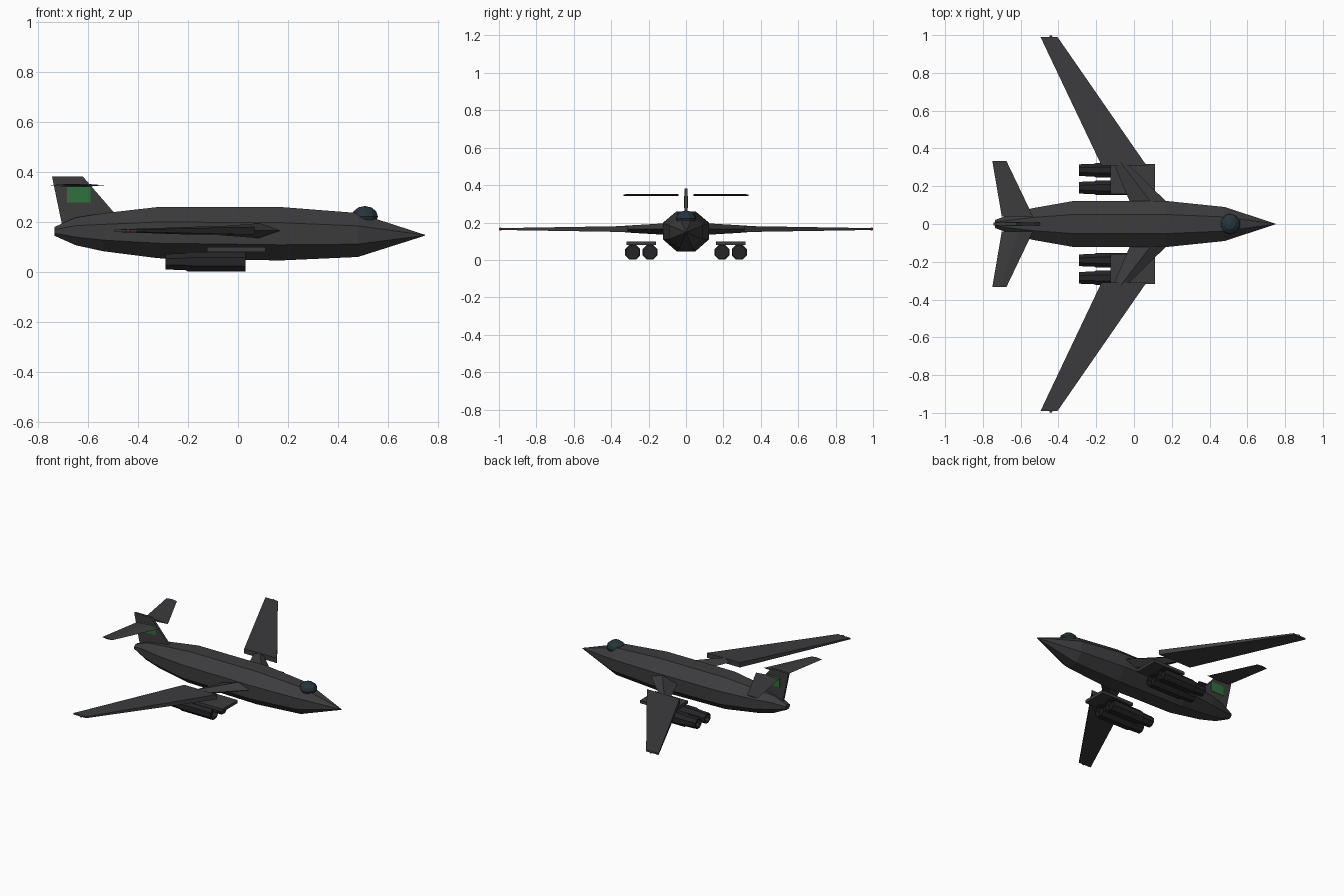
import bpy, bmesh
from math import cos, sin, pi

if "Cube" in bpy.data.objects:
    bpy.data.objects.remove(bpy.data.objects["Cube"])


def material(name, rgb):
    m = bpy.data.materials.new(name)
    m.diffuse_color = (*rgb, 1)
    m.use_nodes = True
    m.node_tree.nodes["Principled BSDF"].inputs["Base Color"].default_value = m.diffuse_color
    return m


DARK = material("dark_hull", (0.045, 0.045, 0.048))
BLACK = material("black_metal", (0.018, 0.018, 0.02))
GLASS = material("tinted_glass", (0.02, 0.035, 0.045))
GREEN = material("green_panel", (0.03, 0.16, 0.045))
RED = material("red_light", (0.5, 0.04, 0.03))


def finish(name, bm, mat):
    bmesh.ops.recalc_face_normals(bm, faces=bm.faces)
    me = bpy.data.meshes.new(name)
    bm.to_mesh(me)
    bm.free()
    me.materials.append(mat)
    ob = bpy.data.objects.new(name, me)
    bpy.context.collection.objects.link(ob)
    return ob


def loft(name, rings, mat):
    """Bridge equal-length rings of points and cap both ends."""
    bm = bmesh.new()
    vs = [[bm.verts.new(p) for p in r] for r in rings]
    n = len(vs[0])
    for a, b in zip(vs, vs[1:]):
        for i in range(n):
            j = (i + 1) % n
            bm.faces.new((a[i], a[j], b[j], b[i]))
    bm.faces.new(vs[0])
    bm.faces.new(vs[-1])
    return finish(name, bm, mat)


def octagon(x, y, z, ry, rz):
    """Flat-topped octagon across the x axis, sized by its flats."""
    k = 1 / cos(pi / 8)
    return [(x, y + ry * k * cos(pi / 8 + i * pi / 4),
             z + rz * k * sin(pi / 8 + i * pi / 4)) for i in range(8)]


def slab(x0, x1, y, z, t):
    """Rectangular wing section at span y."""
    return [(x0, y, z - t), (x1, y, z - t), (x1, y, z + t), (x0, y, z + t)]


def diamond(x0, xm, x1, y, z, t):
    return [(x0, y, z), (xm, y, z - t), (x1, y, z), (xm, y, z + t)]


def ball(name, centre, scale, mat, segs, rings):
    bm = bmesh.new()
    bmesh.ops.create_uvsphere(bm, u_segments=segs, v_segments=rings, radius=1)
    for v in bm.verts:
        v.co = [c + s * p for c, s, p in zip(centre, scale, v.co)]
    return finish(name, bm, mat)


def box(name, lo, hi, mat):
    return loft(name, [[(x, lo[1], lo[2]), (x, hi[1], lo[2]), (x, hi[1], hi[2]), (x, lo[1], hi[2])]
                       for x in (lo[0], hi[0])], mat)


# Fuselage: x, half width, bottom, top
stations = [(-0.735, 0.022, 0.145, 0.180), (-0.65, 0.052, 0.107, 0.218),
            (-0.54, 0.083, 0.083, 0.235), (-0.32, 0.122, 0.055, 0.26),
            (0.17, 0.122, 0.046, 0.26), (0.48, 0.09, 0.06, 0.236),
            (0.748, 0.002, 0.145, 0.149)]
loft("fuselage", [octagon(x, 0, (b + t) / 2, w, (t - b) / 2) for x, w, b, t in stations], DARK)

# Cockpit canopy
ball("canopy", (0.508, 0, 0.222), (0.055, 0.055, 0.042), GLASS, 10, 6)

# Tail fin with green panels on both sides
fin = [(-0.705, 0.19), (-0.745, 0.383), (-0.622, 0.383), (-0.494, 0.235), (-0.494, 0.19)]
loft("tail_fin", [[(x, y, z) for x, z in fin] for y in (-0.008, 0.008)], DARK)
box("fin_panel", (-0.685, -0.0105, 0.278), (-0.59, 0.0105, 0.341), GREEN)

for s, side in ((1, "left"), (-1, "right")):
    # Swing wing, wing glove and tailplane
    loft(f"{side}_wing", [slab(-0.172, 0.066, s * 0.31, 0.165, 0.016),
                          slab(-0.495, -0.405, s * 0.99, 0.165, 0.005)], DARK)
    loft(f"{side}_wing_glove", [diamond(-0.01, 0.11, 0.2, s * 0.09, 0.165, 0.032),
                                diamond(-0.11, -0.07, -0.04, s * 0.325, 0.165, 0.018)], DARK)
    loft(f"{side}_tailplane", [diamond(-0.70, -0.61, -0.535, s * 0.04, 0.347, 0.006),
                               diamond(-0.75, -0.71, -0.675, s * 0.333, 0.347, 0.004)], DARK)
    # Wing tip light
    ball(f"{side}_tip_light", (-0.44, s * 0.992, 0.165), (0.008,) * 3, RED, 8, 6)
    # Engine mounting plate
    box(f"{side}_engine_plate", (-0.125, s * 0.16, 0.080), (0.11, s * 0.317, 0.099), DARK)
    # Paired engine pods with recessed intakes and nozzles
    for y, place in ((0.192, "inner"), (0.285, "outer")):
        c = s * y
        pod = [(0.0, 0.033), (0.03, 0.033), (0.03, 0.04), (-0.20, 0.039), (-0.21, 0.034),
               (-0.29, 0.031), (-0.29, 0.025), (-0.26, 0.025)]
        loft(f"{side}_{place}_engine", [octagon(x, c, 0.041, r, r) for x, r in pod], BLACK)
